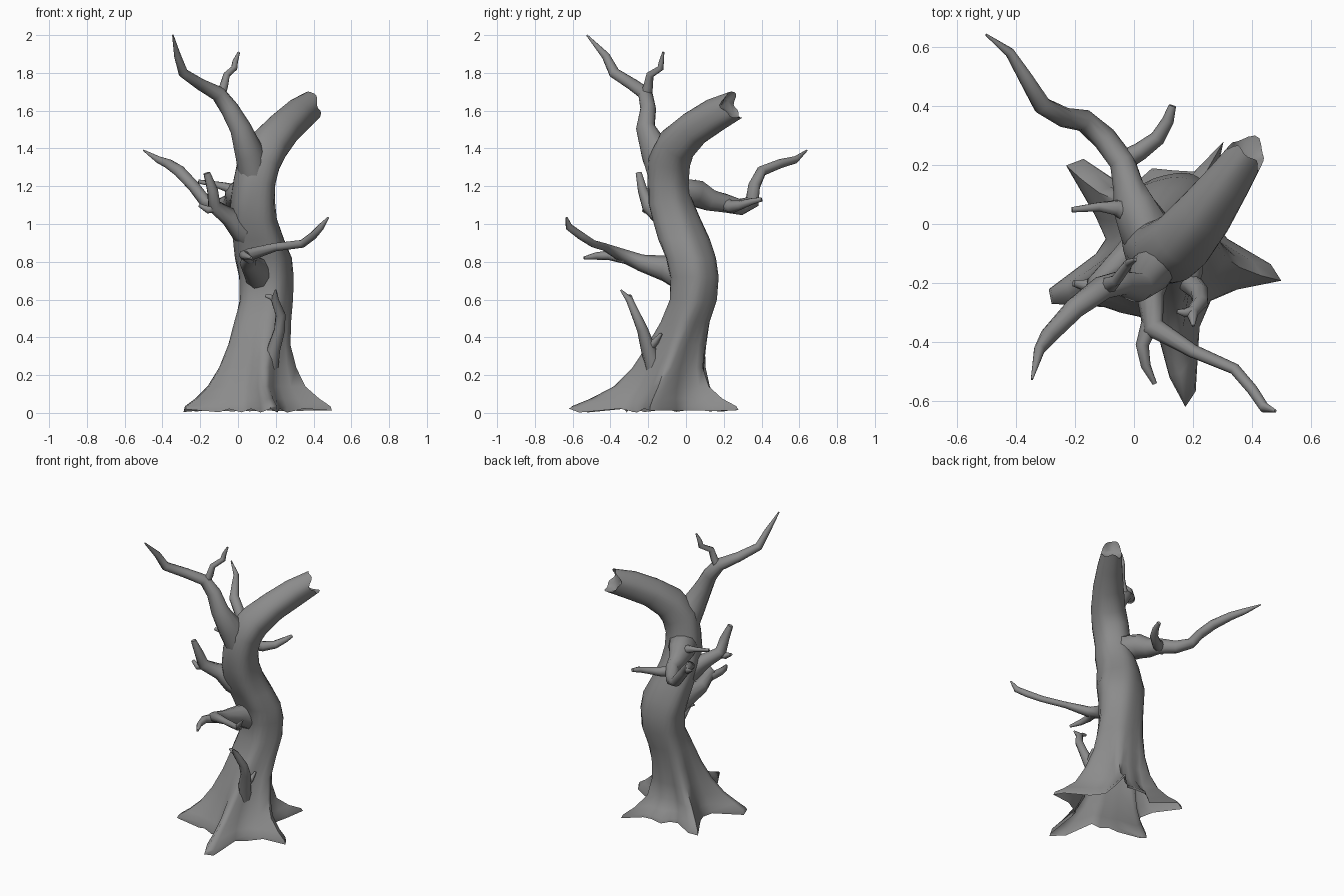
import bpy, bmesh, math
from mathutils import Vector
from mathutils.bvhtree import BVHTree

# Dark grey bark
bark = bpy.data.materials.new("bark")
bark.diffuse_color = (0.26, 0.26, 0.26, 1)


def add_ring(bm, c, n, side, radii, angles, lift=None):
    """Ring of verts around c, perpendicular to n, with one radius per angle."""
    u = (side - n * side.dot(n)).normalized()
    v = n.cross(u)
    return [bm.verts.new(c + (u * math.cos(a) + v * math.sin(a)) * r + n * (lift[i] if lift else 0))
            for i, (a, r) in enumerate(zip(angles, radii))], u


def bridge(bm, a, b):
    k = len(a)
    for i in range(k):
        j = (i + 1) % k
        bm.faces.new((a[i], a[j], b[j], b[i]))


def finish(bm, name, angle):
    me = bpy.data.meshes.new(name)
    bm.to_mesh(me)
    bm.free()
    me.materials.append(bark)
    ob = bpy.data.objects.new(name, me)
    bpy.context.collection.objects.link(ob)
    bpy.ops.object.select_all(action='DESELECT')
    ob.select_set(True)
    bpy.context.view_layer.objects.active = ob
    bpy.ops.object.shade_smooth_by_angle(angle=math.radians(angle))
    return ob


def branch(name, pts, sides=8):
    """Tapered, kinked tube through (x, y, z, radius) points, trimmed inside the trunk."""
    bm = bmesh.new()
    ps = [Vector(p[:3]) for p in pts]
    side, prev = Vector((0.31, 0.83, 0.46)), None
    ang = [2 * math.pi * i / sides for i in range(sides)]
    for i, p in enumerate(ps):
        t = Vector()
        if i > 0:
            t += (p - ps[i - 1]).normalized()
        if i < len(ps) - 1:
            t += (ps[i + 1] - p).normalized()
        radii = [pts[i][3] * (1 + 0.08 * math.sin(2 * a + i)) for a in ang]
        ring, side = add_ring(bm, p, t.normalized(), side, radii, ang)
        if prev:
            bridge(bm, prev, ring)
        prev = ring
    bm.faces.new(prev)

    def buried(p):
        co, no, _, _ = trunk_tree.find_nearest(p)
        return (p - co).dot(no) < -0.002
    hidden = [f for f in bm.faces if all(buried(v.co) for v in f.verts)]
    bmesh.ops.delete(bm, geom=hidden, context='FACES')
    return finish(bm, name, 60)


# Root outline: (degrees, reach) around the base centre
roots = [(-14, .42), (-7, .375), (10, .23), (35, .20), (52, .30), (60, .425), (67, .29),
         (80, .275), (96, .28), (107, .25), (118, .24), (130, .405), (138, .43), (152, .25),
         (168, .19), (183, .22), (199, .40), (206, .41), (225, .27), (237, .25), (252, .235),
         (265, .24), (274, .43), (279, .535), (284, .49), (297, .29), (315, .24), (333, .29)]
N = len(roots)
# Softened outline that carries the root ridges up the trunk
soft = [r for d, r in roots]
for _ in range(3):
    soft = [(soft[k - 1] + 2 * soft[k] + soft[(k + 1) % N]) / 4 for k in range(N)]

# Trunk spine: x, y, z, radius, root flare
spine = [(.09, -.09, .02, .14, 1), (.09, -.09, .035, .14, .97), (.09, -.09, .075, .14, .75),
         (.09, -.08, .14, .14, .47), (.10, -.06, .24, .14, .25), (.11, -.03, .36, .135, .11),
         (.125, .005, .48, .13, .04), (.145, .045, .6, .13, 0), (.145, .05, .72, .133, 0),
         (.13, .03, .82, .138, 0), (.105, -.01, .92, .133, 0), (.08, -.05, 1.02, .123, 0),
         (.078, -.085, 1.12, .115, 0), (.087, -.097, 1.22, .11, 0), (.112, -.09, 1.33, .112, 0),
         (.165, -.05, 1.42, .105, 0), (.24, .04, 1.505, .093, 0), (.32, .15, 1.575, .083, 0),
         (.385, .245, 1.622, .07, 0)]

# Trunk, with flared roots at the foot and a thick broken limb at the top
bm = bmesh.new()
ps = [Vector(s[:3]) for s in spine]
prev = None
for i, (x, y, z, rad, flare) in enumerate(spine):
    up = Vector((0, 0, 1))
    tan = (ps[min(i + 1, len(ps) - 1)] - ps[i - 1]).normalized() if i else up
    n = up.lerp(tan, min(1, max(0, (z - 0.9) / 0.5))).normalized()
    twist = 35 * max(0, z - 0.3)
    ridge = 0.3 if z < 1.2 else 0.15
    even = min(1, max(0, (z - 0.1) / 0.35))
    angles, radii = [], []
    for k, (d, r) in enumerate(roots):
        a = math.radians(d * (1 - even) + (360 * k / N - 14) * even + twist)
        body = rad * (1 + ridge * (soft[k] / 0.295 - 1))
        if 0.45 < z < 0.9:
            body *= 1 + 0.08 * math.cos(2 * a)
        if z > 1.55:
            body *= 1 + 0.1 * math.cos(2 * (a - 1.26))
        power = 1.5 if 30 < d < 110 else 1.25 if 265 < d < 300 else 1
        angles.append(a)
        radii.append(body + (r - body) * flare ** power)
    lift = None
    if i == 0:
        lift = [0.012 * math.sin(3.1 * k) - 0.008 for k in range(N)]
    if i == len(spine) - 1:
        lift = [0.025 * math.cos(2 * (a - 1.26)) + 0.01 * math.sin(a * 5 + 1) for a in angles]
    ring, _ = add_ring(bm, ps[i], n, Vector((1, 0, 0)), radii, angles, lift)
    if prev:
        bridge(bm, prev, ring)
    prev = ring
# Hollow in the broken end
inner, _ = add_ring(bm, ps[-1] - n * 0.03, n, Vector((1, 0, 0)), [r * .7 for r in radii], angles)
bridge(bm, prev, inner)
bm.faces.new(inner)
bm.normal_update()
trunk_tree = BVHTree.FromBMesh(bm)
finish(bm, "trunk", 70)

# Upper left limb and its twig
branch("upper_limb", [(.09, -.085, 1.14, .06), (.087, -.105, 1.25, .088), (.06, -.16, 1.38, .078),
                      (.012, -.215, 1.51, .053), (-.045, -.2, 1.61, .045), (-.105, -.215, 1.69, .04),
                      (-.2, -.285, 1.74, .033), (-.29, -.38, 1.80, .028), (-.32, -.425, 1.89, .02),
                      (-.345, -.525, 2.0, .004)], 12)
branch("upper_twig", [(-.1, -.215, 1.67, .032), (-.075, -.2, 1.73, .024), (-.06, -.19, 1.79, .019),
                      (-.02, -.135, 1.825, .017), (-.015, -.13, 1.86, .014), (.005, -.12, 1.91, .006)])

# Long rear branch, its fork and a side twig
branch("rear_branch", [(.08, -.1, 1.15, .07), (.04, -.02, 1.165, .085), (.0, .06, 1.16, .073),
                       (-.02, .13, 1.125, .056), (-.04, .21, 1.11, .047), (-.1, .29, 1.09, .042),
                       (-.17, .35, 1.115, .036), (-.235, .36, 1.20, .032), (-.31, .4, 1.28, .03),
                       (-.37, .5, 1.32, .024), (-.42, .58, 1.34, .018), (-.5, .64, 1.39, .004)], 10)
branch("rear_fork", [(-.06, .2, 1.105, .04), (.02, .245, 1.09, .032), (.08, .29, 1.1, .025),
                     (.115, .35, 1.12, .019), (.13, .4, 1.13, .012)])
branch("rear_twig", [(.0, .03, 1.16, .045), (-.06, .055, 1.195, .026), (-.12, .058, 1.21, .016),
                     (-.21, .048, 1.225, .01)])

# Short left stub and its side spur
branch("left_stub", [(.07, -.05, .9, .05), (.02, -.08, .97, .07), (-.05, -.13, 1.04, .047),
                     (-.125, -.2, 1.095, .036), (-.135, -.23, 1.18, .028), (-.165, -.25, 1.27, .018)])
branch("left_spur", [(-.11, -.19, 1.09, .03), (-.16, -.21, 1.075, .022), (-.205, -.2, 1.1, .01)])

# Front branch and its twig
branch("front_branch", [(.125, .05, .7, .06), (.11, -.02, .735, .085), (.085, -.11, .765, .065),
                        (.055, -.24, .795, .045), (.065, -.35, .84, .036), (.2, -.43, .878, .022),
                        (.34, -.49, .895, .02), (.40, -.56, .94, .02), (.44, -.62, .985, .018),
                        (.478, -.632, 1.035, .005)], 10)
branch("front_twig", [(.06, -.32, .82, .032), (.028, -.41, .835, .024), (.04, -.48, .83, .018),
                      (.07, -.54, .82, .008)])

# Low sprout on the front root with two small spurs
branch("low_sprout", [(.15, -.12, .12, .03), (.17, -.165, .22, .045), (.19, -.2, .34, .038),
                      (.22, -.23, .44, .03), (.225, -.265, .52, .026), (.195, -.3, .6, .021),
                      (.2, -.345, .65, .005)])
branch("sprout_tip_spur", [(.2, -.295, .595, .018), (.17, -.3, .615, .014), (.145, -.295, .62, .007)])
branch("sprout_low_spur", [(.19, -.2, .34, .028), (.215, -.16, .38, .018), (.225, -.13, .42, .007)])
